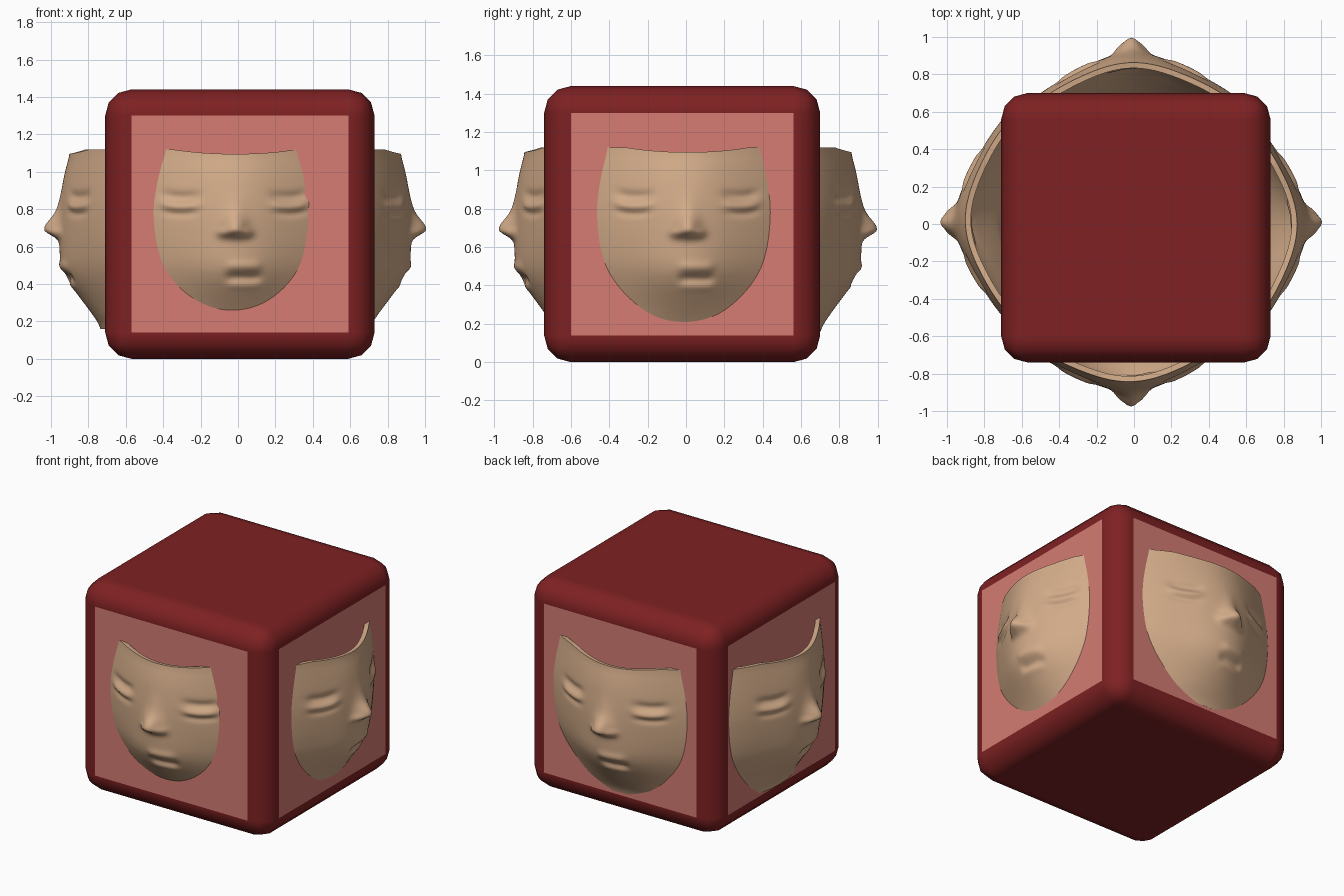
import bpy, math
from math import exp, sin, cos, pi

if "Cube" in bpy.data.objects:
    bpy.data.objects.remove(bpy.data.objects["Cube"])


def material(name, rgb):
    m = bpy.data.materials.new(name)
    m.diffuse_color = (*rgb, 1)
    m.use_nodes = True
    m.node_tree.nodes["Principled BSDF"].inputs["Base Color"].default_value = m.diffuse_color
    return m


RED = material("dark red", (0.21, 0.015, 0.016))
PINK = material("salmon pink", (0.66, 0.20, 0.17))
SKIN = material("tan skin", (0.65, 0.41, 0.25))


def table(pts, z):
    """Linear interpolation in a list of (z, value)."""
    if z <= pts[0][0]:
        return pts[0][1]
    for (z0, v0), (z1, v1) in zip(pts, pts[1:]):
        if z <= z1:
            return v0 + (v1 - v0) * (z - z0) / (z1 - z0)
    return pts[-1][1]


def bump(u, z, cu, cz, su, sz):
    return exp(-((u - cu) / su) ** 2 - ((z - cz) / sz) ** 2)


def plateau(u, cu, half, soft):
    return 1 / (1 + exp((abs(u - cu) - half) / soft))


# rounded block: the four flat side faces are pink, the rest red
bpy.ops.mesh.primitive_cube_add(size=1.44, location=(0.01, -0.02, 0.72))
block = bpy.context.object
block.name = "rounded_block"
block.data.materials.append(RED)
block.data.materials.append(PINK)
for f in block.data.polygons:
    f.material_index = 1 if abs(f.normal.z) < 0.5 else 0
    f.use_smooth = True
bev = block.modifiers.new("rounding", 'BEVEL')
bev.width = 0.14
bev.segments = 3
bev.material = 0
bev.harden_normals = True
bpy.ops.object.modifier_apply(modifier=bev.name)

# head outline scale by height, and how far the middle of the face stands out
SCALE = [(0.16, 0.81), (0.21, 0.845), (0.25, 0.862), (0.3, 0.885), (0.4, 0.933),
         (0.5, 0.97), (0.6, 0.988), (0.7, 0.997), (0.8, 1.0), (0.9, 0.993),
         (1.0, 0.98), (1.1, 0.963)]
BULGE = [(0.21, 0.0), (0.37, 0.055), (0.44, 0.076), (0.5, 0.08), (0.636, 0.068),
         (0.82, 0.058), (0.98, 0.05), (1.1, 0.035)]


def smooth_table(pts, z):
    return sum(table(pts, z + d * 0.02) for d in (-2, -1, 0, 1, 2)) / 5


def relief(a, z):
    """Outward height of the face features at angle a, height z."""
    u = 0.88 * sin(a)
    h = smooth_table(BULGE, z) * exp(-(a / 0.3) ** 2) - 0.024 * sin(a)
    # nose with bridge and wings
    h += 0.075 * bump(u, z, 0, 0.69, 0.055, 0.07 if z > 0.69 else 0.038)
    h += 0.012 * bump(u, z, 0, 0.78, 0.05, 0.09)
    for s in (-1, 1):
        h += 0.022 * bump(u, z, s * 0.06, 0.672, 0.028, 0.025)
        # closed eye: socket, lid and crease
        e = plateau(u, s * 0.285, 0.09, 0.014)
        zc = z - 1.2 * (u - s * 0.285) ** 2
        h += e * (-0.014 * exp(-((zc - 0.862) / 0.025) ** 2)
                  + 0.014 * exp(-((zc - 0.81) / 0.022) ** 2)
                  - 0.008 * exp(-((zc - 0.772) / 0.018) ** 2))
    # mouth, a little to one side
    m = plateau(u, 0.045, 0.085, 0.009)
    h += m * (0.012 * exp(-((z - 0.495) / 0.028) ** 2)
              - 0.020 * exp(-((z - 0.435) / 0.026) ** 2)
              + 0.004 * exp(-((z - 0.39) / 0.02) ** 2))
    return h


def face_mask(name, heading):
    na, nz, span = 72, 84, math.radians(41)
    verts, faces = [], []
    for j in range(nz + 1):
        k = j / nz
        for i in range(na + 1):
            a = span * (2 * i / na - 1)
            z = 0.16 + 0.935 * k
            s, h, t = smooth_table(SCALE, z), relief(a, z), heading + a
            lift = 0.025 * min(1, (a / 0.4) ** 2) * k ** 6
            verts.append((-0.015 + (0.88 * s + h) * cos(t),
                          0.01 + (0.845 * s + h) * sin(t), z + lift))
    w = na + 1
    for j in range(nz):
        for i in range(na):
            p = j * w + i
            faces.append((p, p + 1, p + w + 1, p + w))
    me = bpy.data.meshes.new(name)
    me.from_pydata(verts, [], faces)
    me.materials.append(SKIN)
    ob = bpy.data.objects.new(name, me)
    bpy.context.collection.objects.link(ob)
    bpy.ops.object.select_all(action='DESELECT')
    ob.select_set(True)
    bpy.context.view_layer.objects.active = ob
    shell = ob.modifiers.new("shell", 'SOLIDIFY')
    shell.thickness = 0.03
    shell.offset = -1
    bpy.ops.object.modifier_apply(modifier=shell.name)
    bpy.ops.object.shade_smooth_by_angle(angle=math.radians(50))


# one curved face on each side of the block
for n, side in enumerate(("right", "back", "left", "front")):
    face_mask(side + "_face", n * pi / 2)
